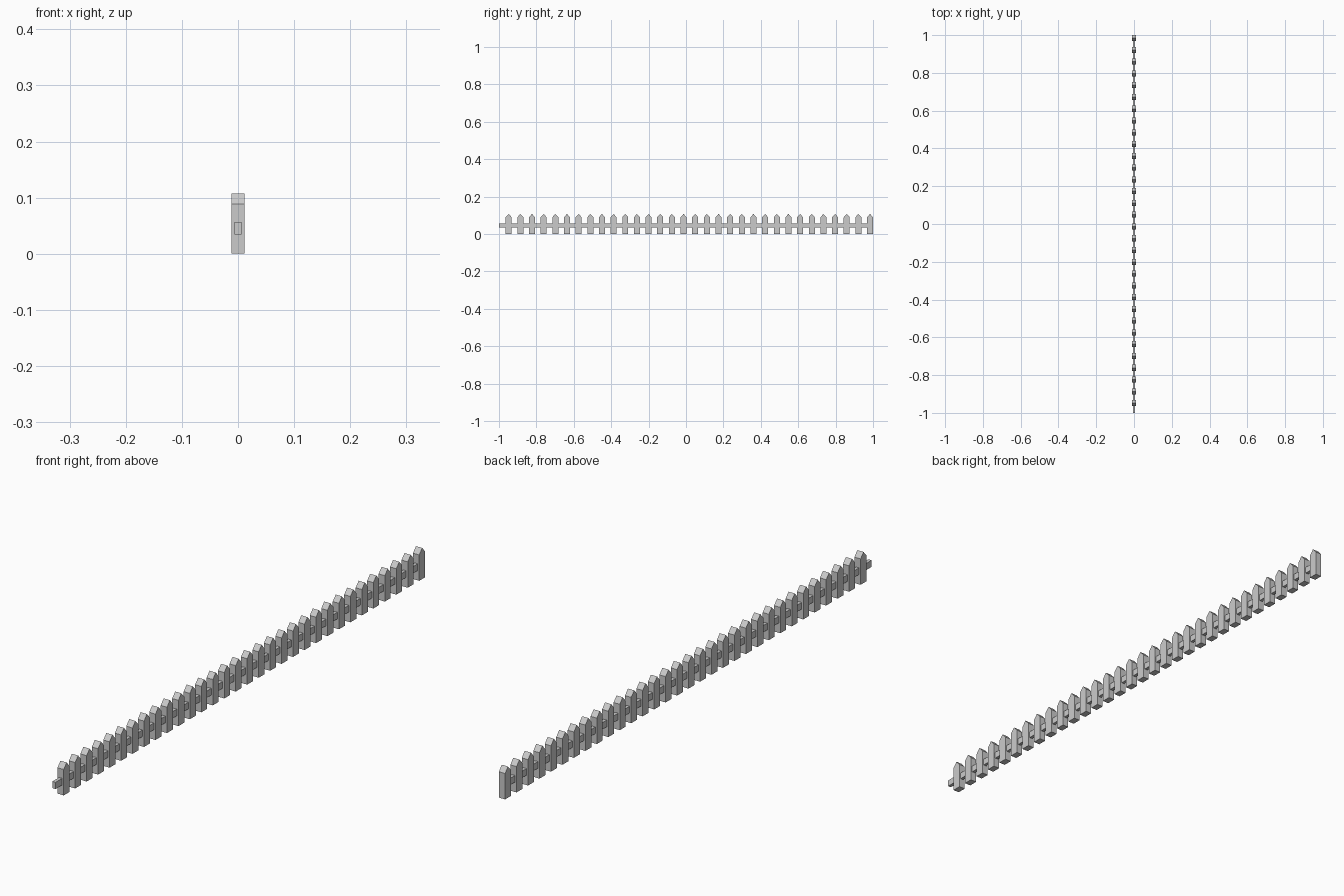
import bpy

if "Cube" in bpy.data.objects:
    bpy.data.objects.remove(bpy.data.objects["Cube"])

def prism(name, profile, half_x):
    """Extrude a (y, z) profile symmetrically along x."""
    n = len(profile)
    verts = [(x, y, z) for x in (-half_x, half_x) for y, z in profile]
    faces = [tuple(reversed(range(n))), tuple(range(n, 2 * n))]
    faces += [(i, (i + 1) % n, n + (i + 1) % n, n + i) for i in range(n)]
    mesh = bpy.data.meshes.new(name)
    mesh.from_pydata(verts, [], faces)
    obj = bpy.data.objects.new(name, mesh)
    bpy.context.collection.objects.link(obj)
    return obj

# Long horizontal rail
prism("rail", [(-1, 0.034), (1, 0.034), (1, 0.057), (-1, 0.057)], 0.006)

# Pointed pickets, evenly repeated up to the +y end
COUNT, FIRST, LAST, HALF_W = 32, -0.948, 0.984, 0.016
picket = prism("pickets", [(-HALF_W, 0), (HALF_W, 0), (HALF_W, 0.089),
                           (0, 0.107), (-HALF_W, 0.089)], 0.0118)
picket.location.y = FIRST
array = picket.modifiers.new("repeat", 'ARRAY')
array.count = COUNT
array.use_relative_offset = False
array.use_constant_offset = True
array.constant_offset_displace = (0, (LAST - FIRST) / (COUNT - 1), 0)
